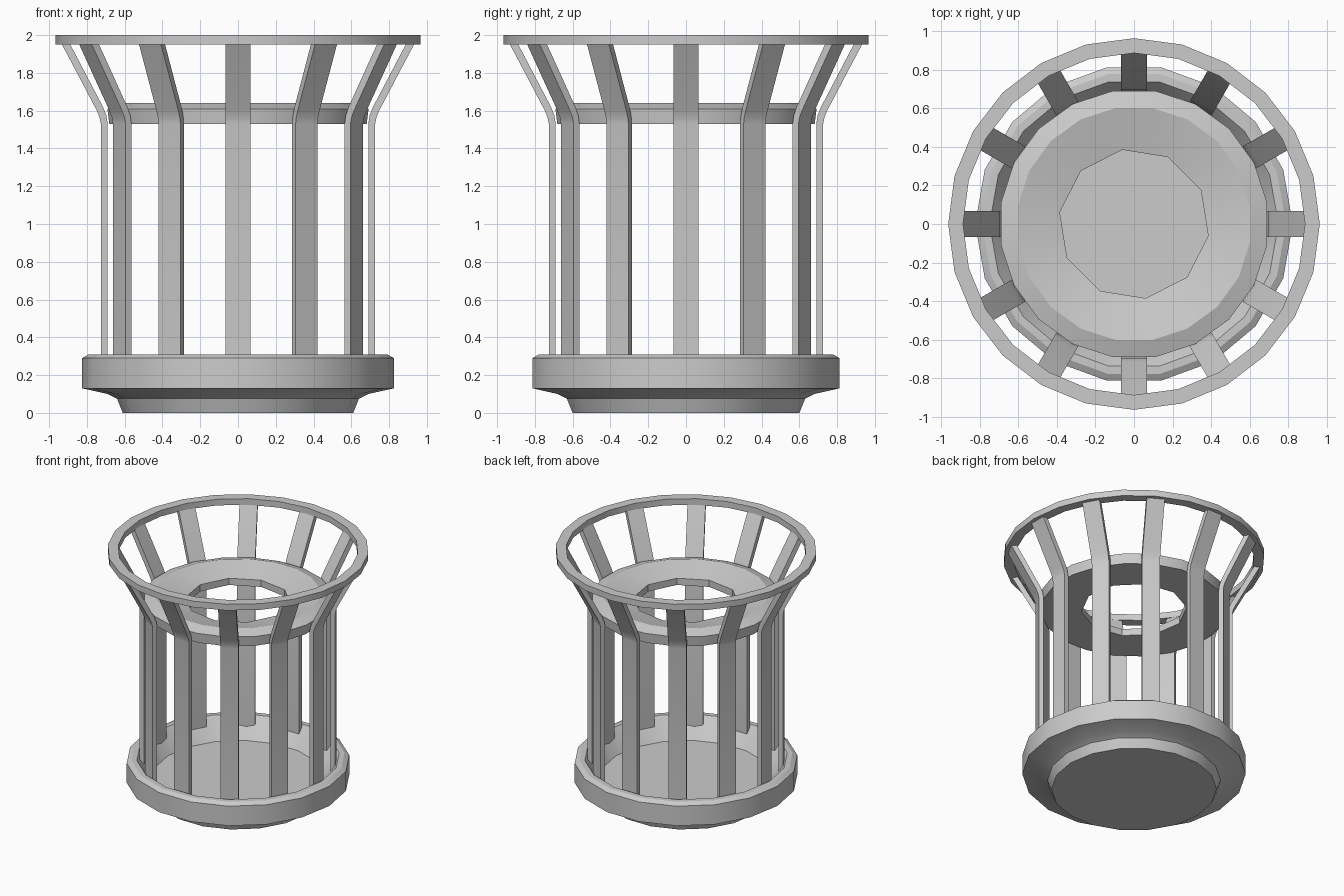
import bpy, bmesh, math
from math import sin, cos, pi, radians

if "Cube" in bpy.data.objects:
    bpy.data.objects.remove(bpy.data.objects["Cube"])


def finish(name, bm, smooth=True):
    bmesh.ops.recalc_face_normals(bm, faces=bm.faces[:])
    me = bpy.data.meshes.new(name)
    bm.to_mesh(me)
    bm.free()
    ob = bpy.data.objects.new(name, me)
    bpy.context.collection.objects.link(ob)
    if smooth:
        bpy.ops.object.select_all(action='DESELECT')
        ob.select_set(True)
        bpy.context.view_layer.objects.active = ob
        bpy.ops.object.shade_smooth_by_angle(angle=radians(30))
    return ob


def lathe(name, profile, sides, closed=False, phase=0.0, half_below=0.0):
    """Revolve (radius, z) points; rings narrower than half_below get half the sides."""
    bm = bmesh.new()
    rings = []
    for r, z in profile:
        ring = []
        for i in range(sides):
            a = phase + 2 * pi * i / sides
            k = cos(2 * pi / sides) if r < half_below and i % 2 else 1.0
            ring.append(bm.verts.new((r * k * cos(a), r * k * sin(a), z)))
        rings.append(ring)
    pairs = list(zip(rings, rings[1:]))
    if closed:
        pairs.append((rings[-1], rings[0]))
    else:
        bm.faces.new(rings[0])
        bm.faces.new(rings[-1])
    for lo, hi in pairs:
        for i in range(sides):
            j = (i + 1) % sides
            bm.faces.new((lo[i], lo[j], hi[j], hi[i]))
    return finish(name, bm)


# Dished base with a narrow foot and chamfered rim
lathe("base", [(0.61, 0), (0.64, 0.075), (0.69, 0.1), (0.825, 0.13), (0.825, 0.29),
               (0.79, 0.31), (0.75, 0.31), (0.69, 0.235), (0.63, 0.15)], 18)

# Holder disc with a ten-sided opening
lathe("holder_disc", [(0.69, 1.53), (0.70, 1.61), (0.61, 1.64), (0.39, 1.585), (0.39, 1.53)],
      20, closed=True, phase=radians(-9), half_below=0.5)

# Flat top hoop
lathe("top_hoop", [(0.965, 1.95), (0.965, 2.0), (0.888, 2.0), (0.888, 1.95)], 24, closed=True)

# Twelve slats flaring outward at the top
inner = [(0.69, 0.21), (0.69, 1.53), (0.697, 1.575), (0.715, 1.62), (0.893, 1.96)]
outer = [(0.726, 0.21), (0.726, 1.53), (0.733, 1.565), (0.75, 1.605), (0.937, 1.96)]
HALF = 0.067


def slat(name, angle):
    bm = bmesh.new()
    rows = []
    for (ri, zi), (ro, zo) in zip(inner, outer):
        rows.append([bm.verts.new((r * cos(angle) - t * sin(angle),
                                   r * sin(angle) + t * cos(angle), z))
                     for r, t, z in ((ri, -HALF, zi), (ro, -HALF, zo),
                                     (ro, HALF, zo), (ri, HALF, zi))])
    for a, b in zip(rows, rows[1:]):
        for i in range(4):
            j = (i + 1) % 4
            bm.faces.new((a[i], a[j], b[j], b[i]))
    bm.faces.new(rows[0])
    bm.faces.new(rows[-1])
    finish(name, bm)


for k in range(12):
    slat(f"slat_{k + 1}", k * pi / 6)
